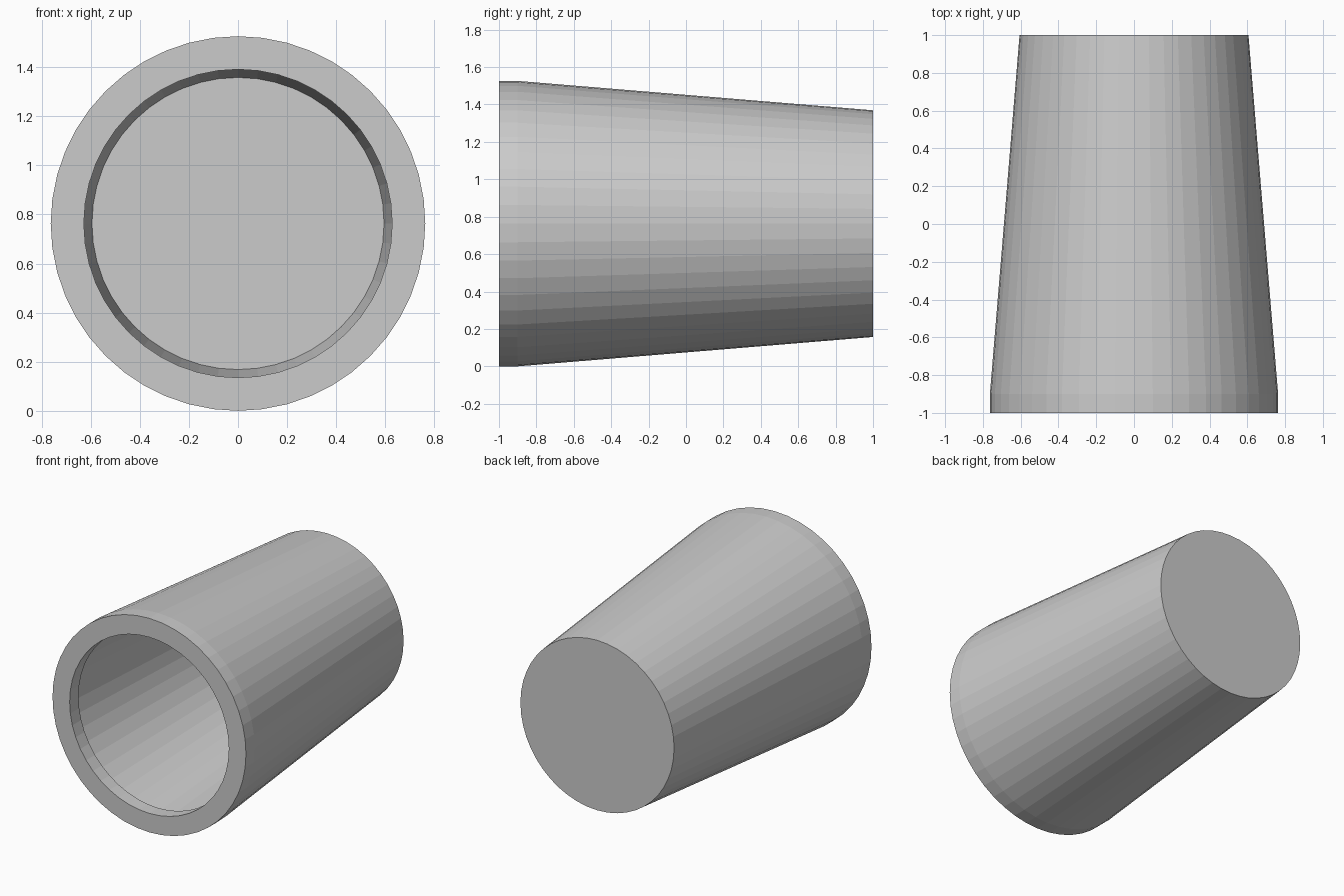
import bpy, bmesh, math

if "Cube" in bpy.data.objects:
    bpy.data.objects.remove(bpy.data.objects["Cube"])

SEGMENTS = 48
CENTRE_Z = 0.763

# (radius, y) outline: outer base centre, outer wall, thick rim lip, thin inner wall, inner base centre
PROFILE = [
    (0.0, 1.0), (0.606, 1.0), (0.763, -0.9), (0.763, -1.0),
    (0.628, -1.0), (0.628, -0.9), (0.752, -0.9), (0.595, 0.99), (0.0, 0.99),
]


def lathe_y(name, profile):
    """Revolve a (radius, y) outline around the horizontal y axis."""
    bm = bmesh.new()
    rings = []
    for r, y in profile:
        if r == 0:
            rings.append([bm.verts.new((0, y, CENTRE_Z))] * SEGMENTS)
        else:
            rings.append([
                bm.verts.new((r * math.sin(a), y, CENTRE_Z - r * math.cos(a)))
                for a in (math.tau * i / SEGMENTS for i in range(SEGMENTS))
            ])
    for a, b in zip(rings, rings[1:]):
        for i in range(SEGMENTS):
            j = (i + 1) % SEGMENTS
            # dict keeps order while merging the repeated pole vertex
            bm.faces.new(list(dict.fromkeys((a[i], a[j], b[j], b[i]))))
    bmesh.ops.recalc_face_normals(bm, faces=bm.faces)
    mesh = bpy.data.meshes.new(name)
    bm.to_mesh(mesh)
    bm.free()
    obj = bpy.data.objects.new(name, mesh)
    bpy.context.collection.objects.link(obj)
    return obj


# Tapered cup lying on its side, mouth towards the front
lathe_y("tapered_cup", PROFILE)
